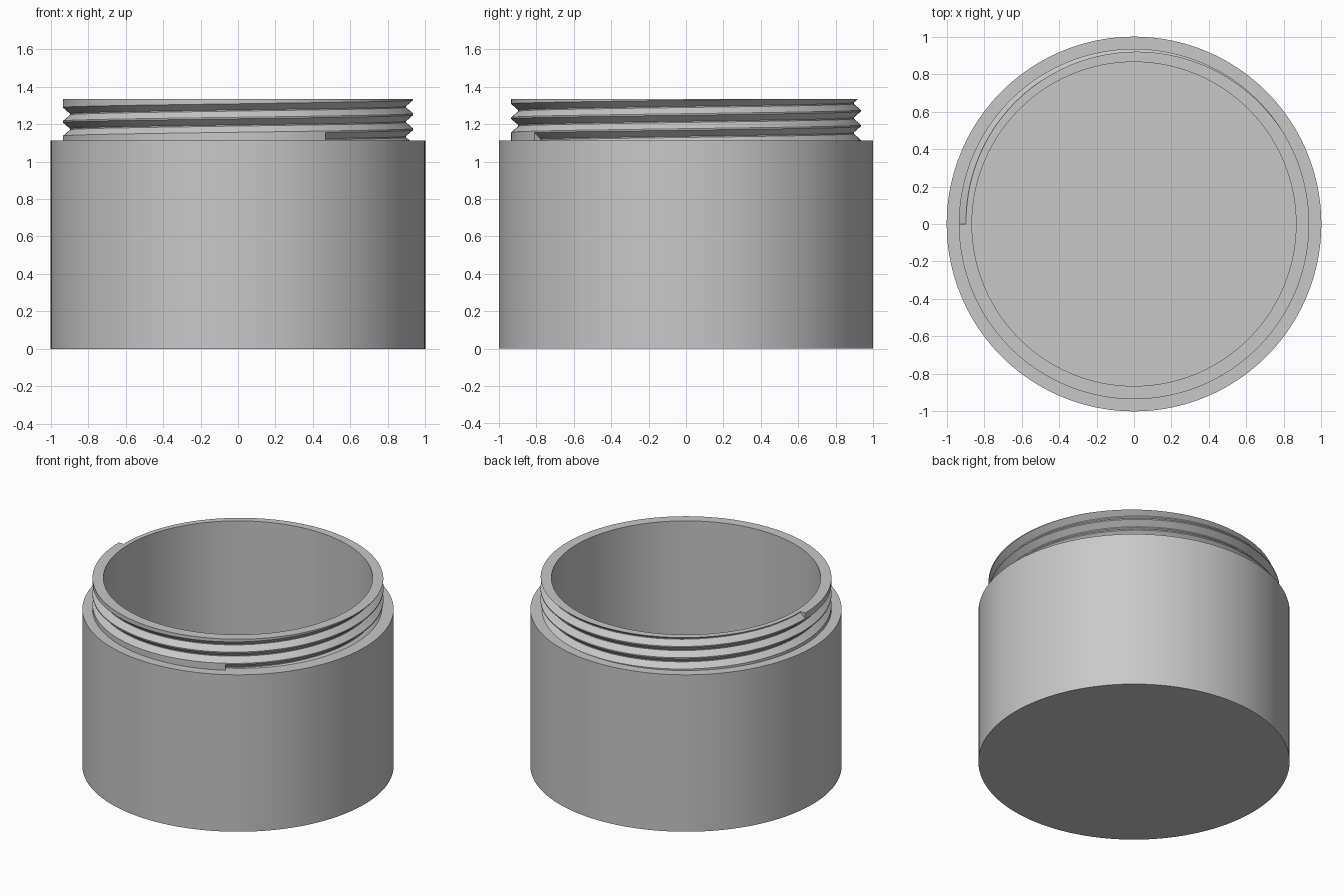
import bpy, bmesh, math

if "Cube" in bpy.data.objects:
    bpy.data.objects.remove(bpy.data.objects["Cube"])

BODY_R, SHOULDER = 1.0, 1.113      # outer wall
NECK_R, TOP = 0.935, 1.335         # threaded neck
BORE_R, FLOOR = 0.865, 0.10        # inside cavity
PITCH, DEPTH = 0.08, 0.038         # thread groove
HALF, ROOT = 0.036, 0.003          # groove half width, half width of its root
START_Z, START, STOP, STEP = 1.119, -60, 180, 2


def neck_profile(angle, active):
    """Outer neck points (r, z) at an angle; 'active' lists the groove turns cut there."""
    points = [(NECK_R, SHOULDER)]
    for turn in range(3):
        centre = START_Z + PITCH * ((angle - START) / 360 + turn)
        for offset in (-HALF, -ROOT, ROOT, HALF):
            z = min(max(centre + offset, SHOULDER), TOP)
            cut = 0.0
            if turn in active:
                cut = DEPTH * min(1, max(0, (HALF - abs(z - centre)) / (HALF - ROOT)))
            points.append((NECK_R - cut, z))
    # the shoulder and rim ends follow the groove where it runs out
    points[0] = (points[1][0], SHOULDER)
    points.append((points[-1][0], TOP))
    return points


# Columns around the jar; doubled where the groove begins and ends, giving square end walls
columns = [(START, (1, 2))]
for a in range(START, START + 361, STEP):
    columns.append((a, (0, 1, 2) if a <= STOP else (0, 1)))
    if a == STOP:
        columns.append((a, (0, 1)))

bm = bmesh.new()
rings = []
for angle, active in columns:
    profile = [(0, 0), (BODY_R, 0), (BODY_R, SHOULDER)]
    profile += neck_profile(angle, active)
    profile += [(BORE_R, TOP), (BORE_R, FLOOR), (0, FLOOR)]
    c, s = math.cos(math.radians(angle)), math.sin(math.radians(angle))
    rings.append([bm.verts.new((r * c, r * s, z)) for r, z in profile])

for left, right in zip(rings, rings[1:]):
    for i in range(len(left) - 1):
        bm.faces.new((left[i], right[i], right[i + 1], left[i + 1]))

# Weld the poles, the seam and the collapsed strips
bmesh.ops.remove_doubles(bm, verts=bm.verts[:], dist=0.0001)
bmesh.ops.dissolve_degenerate(bm, dist=0.0001, edges=bm.edges[:])
bmesh.ops.recalc_face_normals(bm, faces=bm.faces[:])

mesh = bpy.data.meshes.new("threaded_jar")
bm.to_mesh(mesh)
bm.free()
jar = bpy.data.objects.new("threaded_jar", mesh)
bpy.context.collection.objects.link(jar)

grey = bpy.data.materials.new("light_grey")
grey.diffuse_color = (0.58, 0.58, 0.58, 1)
grey.use_nodes = True
grey.node_tree.nodes["Principled BSDF"].inputs["Base Color"].default_value = grey.diffuse_color
mesh.materials.append(grey)

bpy.context.view_layer.objects.active = jar
jar.select_set(True)
bpy.ops.object.shade_smooth_by_angle(angle=math.radians(25))
